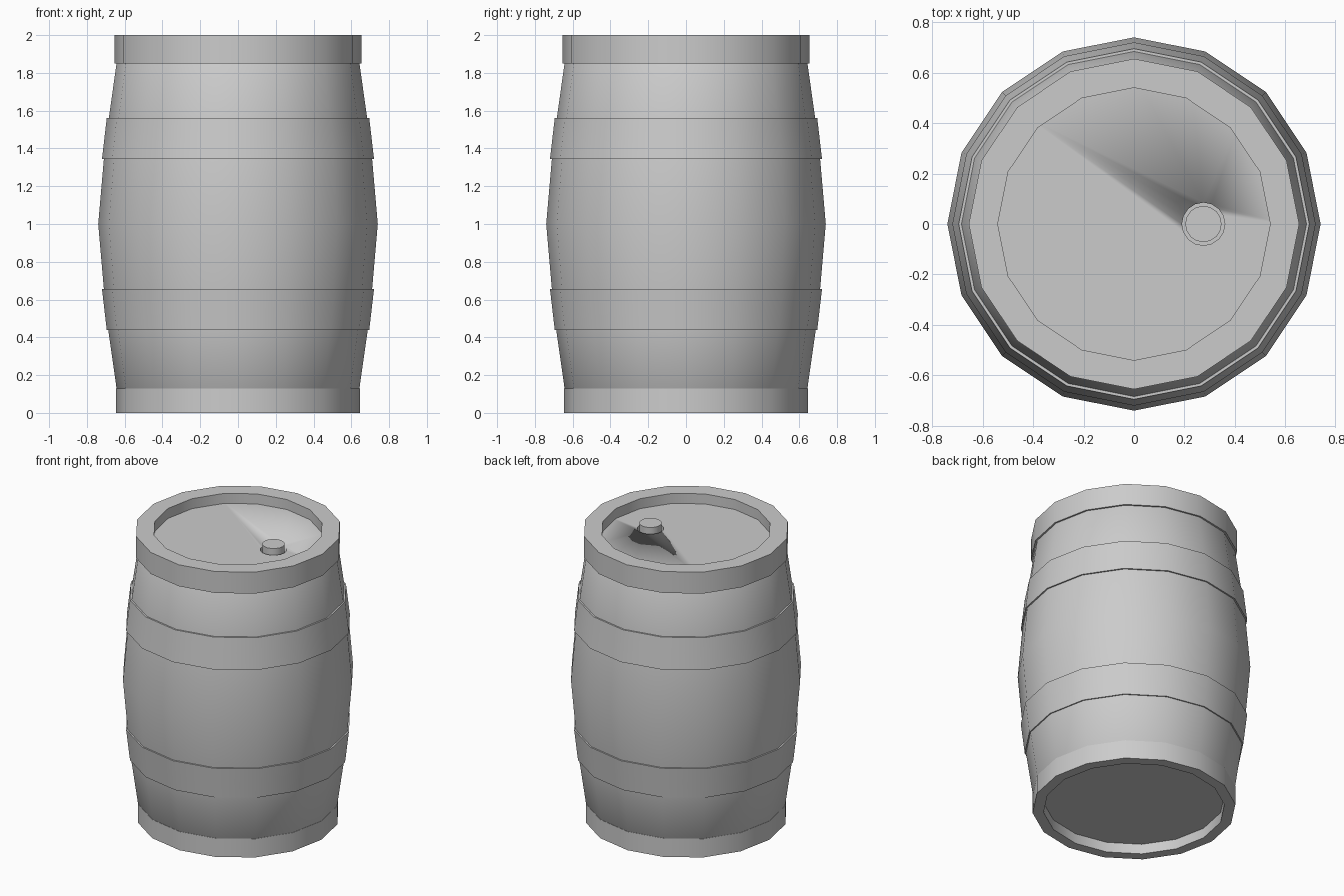
import bpy, bmesh, math

if "Cube" in bpy.data.objects:
    bpy.data.objects.remove(bpy.data.objects["Cube"])

SIDES = 16


def lathe(name, profile, closed=False, x=0.0):
    """Revolve (radius, z) points; closed makes a ring, otherwise ends are capped."""
    bm = bmesh.new()
    rings = [[bm.verts.new((x + r * math.cos(2 * math.pi * i / SIDES),
                            r * math.sin(2 * math.pi * i / SIDES), z))
              for i in range(SIDES)] for r, z in profile]
    pairs = list(zip(rings, rings[1:]))
    if closed:
        pairs.append((rings[-1], rings[0]))
    else:
        bm.faces.new(rings[0])
        bm.faces.new(rings[-1])
    for a, b in pairs:
        for i in range(SIDES):
            j = (i + 1) % SIDES
            bm.faces.new((a[i], a[j], b[j], b[i]))
    bmesh.ops.recalc_face_normals(bm, faces=bm.faces)
    mesh = bpy.data.meshes.new(name)
    bm.to_mesh(mesh)
    bm.free()
    obj = bpy.data.objects.new(name, mesh)
    bpy.context.collection.objects.link(obj)
    bpy.ops.object.select_all(action='DESELECT')
    obj.select_set(True)
    bpy.context.view_layer.objects.active = obj
    bpy.ops.object.shade_smooth_by_angle(angle=math.radians(30))
    return obj


# Bulging body with recessed heads at top and bottom
body = lathe("barrel_body", [
    (0.60, 0.07), (0.643, 0.13), (0.687, 0.44), (0.71, 0.655), (0.74, 1.0),
    (0.71, 1.345), (0.684, 1.56), (0.643, 1.85), (0.60, 1.93)])

# Rims at both ends
lathe("bottom_rim", [(0.575, 0), (0.645, 0), (0.645, 0.13), (0.575, 0.13)], closed=True)
lathe("top_rim", [(0.54, 1.85), (0.655, 1.85), (0.655, 2.0), (0.54, 2.0)], closed=True)

# Hoops around the belly, mirrored about mid height
for name, flip in (("upper_hoop", False), ("lower_hoop", True)):
    ring = [(0.67, 1.345), (0.72, 1.345), (0.695, 1.56), (0.67, 1.56)]
    lathe(name, [(r, 2 - z if flip else z) for r, z in ring], closed=True)

# Bung hole in the top head, with the bung standing in it
cutter = lathe("bung_hole_cutter", [(0.085, 1.89), (0.085, 1.98)], x=0.275)
cutter.hide_render = True
cutter.hide_set(True)
cut = body.modifiers.new("bung_hole", 'BOOLEAN')
cut.operation = 'DIFFERENCE'
cut.object = cutter
cut.solver = 'EXACT'
lathe("bung", [(0.072, 1.885), (0.072, 1.97)], x=0.275)
